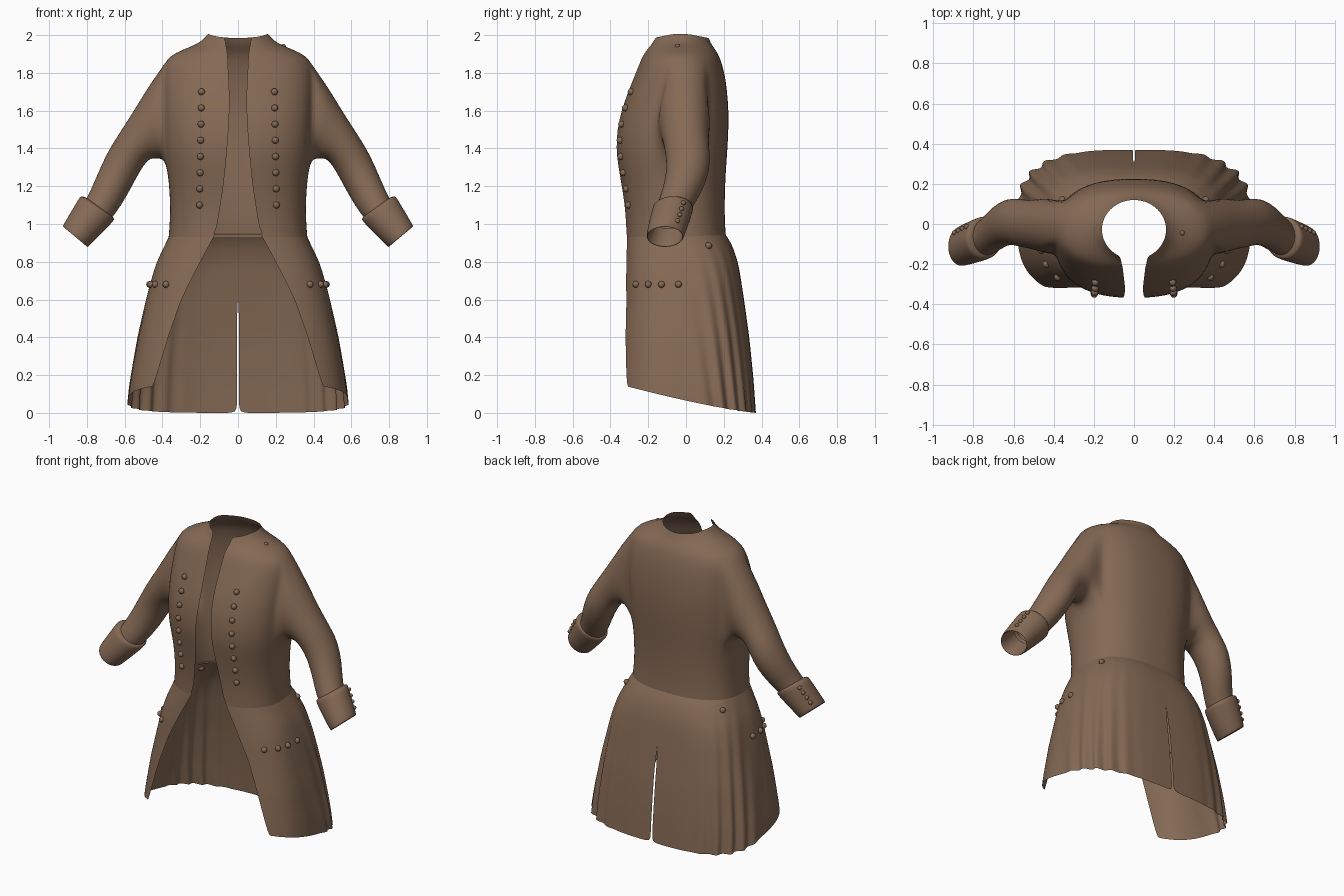
import bpy, bmesh, math
from mathutils import Vector, Matrix

if "Cube" in bpy.data.objects:
    bpy.data.objects.remove(bpy.data.objects["Cube"])

cloth = bpy.data.materials.new("brown_cloth")
cloth.diffuse_color = (0.235, 0.143, 0.09, 1)
cloth.use_nodes = True
cloth.node_tree.nodes["Principled BSDF"].inputs["Base Color"].default_value = cloth.diffuse_color

# Cross-sections: z, half width, front y, back y, front opening, squareness
BODICE = [
    (0.93, .368, -.322, .212, .125, 2.5), (1.02, .360, -.322, .205, .105, 2.5),
    (1.12, .360, -.330, .205, .090, 2.5), (1.22, .366, -.345, .208, .075, 2.5),
    (1.32, .380, -.362, .214, .065, 2.5), (1.40, .390, -.370, .220, .058, 2.5),
    (1.50, .395, -.365, .225, .050, 2.5), (1.60, .398, -.342, .226, .045, 2.5),
    (1.70, .400, -.307, .218, .045, 2.4), (1.78, .400, -.274, .208, .050, 2.3),
    (1.85, .390, -.247, .190, .053, 2.2), (1.89, .360, -.230, .175, .055, 2.1),
    (1.92, .300, -.215, .160, .058, 2.0), (1.945, .235, -.200, .145, .062, 2.0),
    (1.97, .190, -.187, .132, .066, 2.0), (2.005, .160, -.176, .120, .070, 2.0)]
SKIRT = [
    (0.0, .590, -.385, .370, .480, 3.0), (0.14, .575, -.383, .360, .450, 3.0),
    (0.2, .565, -.380, .355, .430, 3.0), (0.4, .530, -.365, .335, .370, 3.0),
    (0.6, .485, -.343, .307, .300, 3.0), (0.7, .460, -.335, .292, .250, 3.0),
    (0.8, .430, -.328, .275, .200, 2.8), (0.9, .382, -.322, .240, .145, 2.6),
    (0.95, .358, -.318, .205, .118, 2.5)]


def section(table, z):
    """Interpolated half width, front, back, opening and squareness at a height."""
    z = min(max(z, table[0][0]), table[-1][0])
    for lo, hi in zip(table, table[1:]):
        if z <= hi[0]:
            f = (z - lo[0]) / (hi[0] - lo[0])
            return [p + (q - p) * f for p, q in zip(lo[1:], hi[1:])]


def start_angle(sec):
    return math.asin((sec[3] / sec[0]) ** (sec[4] / 2))


def outline(sec, t):
    """Point on the rounded outline: t = 0 is the front, pi is the back."""
    a, yf, yb, _, n = sec
    c = math.cos(t)
    x = a * max(math.sin(t), 0) ** (2 / n)
    y = (yf + yb) / 2 - math.copysign(abs(c) ** (2 / n), c) * (yb - yf) / 2
    return x, y


def front_y(sec, x):
    a, yf, yb, _, n = sec
    return (yf + yb) / 2 - (yb - yf) / 2 * (1 - (x / a) ** n) ** (1 / n)


def side_x(sec, y):
    a, yf, yb, _, n = sec
    return a * (1 - abs((y - (yf + yb) / 2) / ((yb - yf) / 2)) ** n) ** (1 / n)


def finish(bm, name, mirror=True, subdiv=1):
    me = bpy.data.meshes.new(name)
    bm.to_mesh(me)
    bm.free()
    me.materials.append(cloth)
    for p in me.polygons:
        p.use_smooth = True
    ob = bpy.data.objects.new(name, me)
    bpy.context.collection.objects.link(ob)
    if mirror:
        ob.modifiers.new("mirror", 'MIRROR').merge_threshold = 0.001
    if subdiv:
        s = ob.modifiers.new("smooth", 'SUBSURF')
        s.levels = s.render_levels = subdiv
    return ob


def ring_point(r, th):
    """Ring = upper x, z, lower x, z, centre y, radius in y."""
    ux, uz, lx, lz, cy, ry = r
    c = math.cos(th)
    return Vector(((ux + lx) / 2 + c * (ux - lx) / 2, cy - ry * math.sin(th),
                   (uz + lz) / 2 + c * (uz - lz) / 2))


N = 24


def add_tube(bm, rings, loop=None):
    for r in rings:
        new = [bm.verts.new(ring_point(r, 2 * math.pi * k / N)) for k in range(N)]
        if loop:
            for k in range(N):
                m = (k + 1) % N
                bm.faces.new((loop[k], loop[m], new[m], new[k]))
        loop = new


# Bodice with an armhole, sleeve grown out of it
bm = bmesh.new()
COLS, MID, LOW, TOP = 24, 13, 4, 10
grid = []
for row in BODICE:
    sec = row[1:]
    t0 = start_angle(sec)
    line = []
    for j in range(COLS + 1):
        t = t0 + (math.pi - t0) * j / COLS
        x, y = outline(sec, t)
        dip = 0.028 * max(abs(math.cos(t)) - 0.3, 0) * max(0, (row[0] - 1.9) / 0.1)
        line.append(bm.verts.new((0 if j == COLS else x, y, row[0] - dip)))
    grid.append(line)
for i in range(len(grid) - 1):
    for j in range(COLS):
        if LOW <= i < TOP and MID - 3 <= j < MID + 3:
            continue
        bm.faces.new((grid[i][j], grid[i][j + 1], grid[i + 1][j + 1], grid[i + 1][j]))
path = [(TOP, MID - d) for d in range(3)]
path += [(i, MID - 3) for i in range(TOP, LOW, -1)]
path += [(LOW, j) for j in range(MID - 3, MID + 3)]
path += [(i, MID + 3) for i in range(LOW, TOP)]
path += [(TOP, j) for j in range(MID + 3, MID, -1)]
hole = [grid[i][j] for i, j in path]
SLEEVE = [
    (.462, 1.75, .405, 1.345, -.010, .140), (.530, 1.635, .425, 1.345, -.005, .128),
    (.600, 1.525, .465, 1.350, .000, .120), (.655, 1.44, .500, 1.310, .008, .118),
    (.700, 1.365, .540, 1.240, .014, .115), (.750, 1.25, .590, 1.145, -.010, .108),
    (.795, 1.145, .650, 1.050, -.060, .094), (.835, 1.085, .705, .990, -.080, .088)]
add_tube(bm, SLEEVE, hole)
bmesh.ops.delete(bm, geom=[v for v in bm.verts if not v.link_faces], context='VERTS')
finish(bm, "bodice_and_sleeves")

# Turned-back cuffs
CUFF = [
    (.795, 1.135, .672, 1.045, -.062, .088), (.832, 1.152, .652, 1.028, -.068, .106),
    (.840, 1.140, .658, 1.015, -.070, .109), (.888, 1.06, .725, .945, -.092, .106),
    (.926, .995, .790, .882, -.110, .100), (.928, .985, .798, .876, -.112, .097),
    (.918, .982, .803, .885, -.111, .089), (.850, 1.075, .710, .975, -.085, .090)]
bm = bmesh.new()
add_tube(bm, CUFF)
finish(bm, "cuffs")

# Flared skirt, cut away in front, pleated behind, with a back vent
bm = bmesh.new()
SC, SR, WAIST = 64, 18, 0.95
grid = []
for i in range(SR + 1):
    v = i / SR
    t0 = start_angle(section(SKIRT, 0.14 + (WAIST - 0.14) * v))
    th = start_angle(section(SKIRT, 0.14))
    line = []
    for j in range(SC + 1):
        f = j / SC
        hy = outline(section(SKIRT, 0.05), th + (math.pi - th) * f)[1]
        hem = 0.14 * max(0, (0.37 - hy) / 0.68) ** 1.25
        z = hem + (WAIST - hem) * v
        t = t0 + (math.pi - t0) * f
        x, y = outline(section(SKIRT, z), t)
        window = max(0, math.sin(math.pi * min(max((f - .32) / .58, 0), 1)))
        k = 1 + 0.026 * (1 - v) * window * math.cos(f * 62)
        x, y = x * k, y * k
        if j == SC:
            x = 0.006 * min(1, max(0, (0.6 - z) / 0.1))
        line.append(bm.verts.new((x, y, z)))
    grid.append(line)
for i in range(SR):
    for j in range(SC):
        bm.faces.new((grid[i][j], grid[i][j + 1], grid[i + 1][j + 1], grid[i + 1][j]))
finish(bm, "skirt")


def buttons(name, points, radius=0.018, mirror=True):
    bm = bmesh.new()
    for p in points:
        bmesh.ops.create_uvsphere(bm, u_segments=12, v_segments=8, radius=radius,
                                  matrix=Matrix.Translation(p))
    finish(bm, name, mirror, 0)


# Buttons on the chest, pockets, hips, cuffs and one shoulder
chest = []
for k in range(8):
    z, x = 1.70 - k * 0.0857, 0.193 + k * 0.0015
    chest.append((x, front_y(section(BODICE, z), x) - 0.004, z))
buttons("chest_buttons", chest)
pocket = section(SKIRT, 0.68)
buttons("pocket_buttons", [(side_x(pocket, y) + .003, y, 0.68) for y in (-.265, -.2, -.13, -.04)])
buttons("hip_buttons", [(side_x(section(SKIRT, 0.885), 0.12) + .003, 0.12, 0.885)])
cuff_pts = []
for k in range(4):
    s = 0.12 + 0.22 * k
    a, b = ring_point(CUFF[2], -0.6), ring_point(CUFF[4], -0.6)
    cuff_pts.append(a.lerp(b, s))
buttons("cuff_buttons", cuff_pts, 0.013)
buttons("shoulder_button", [(0.24, -0.045, 1.94)], 0.013, False)
